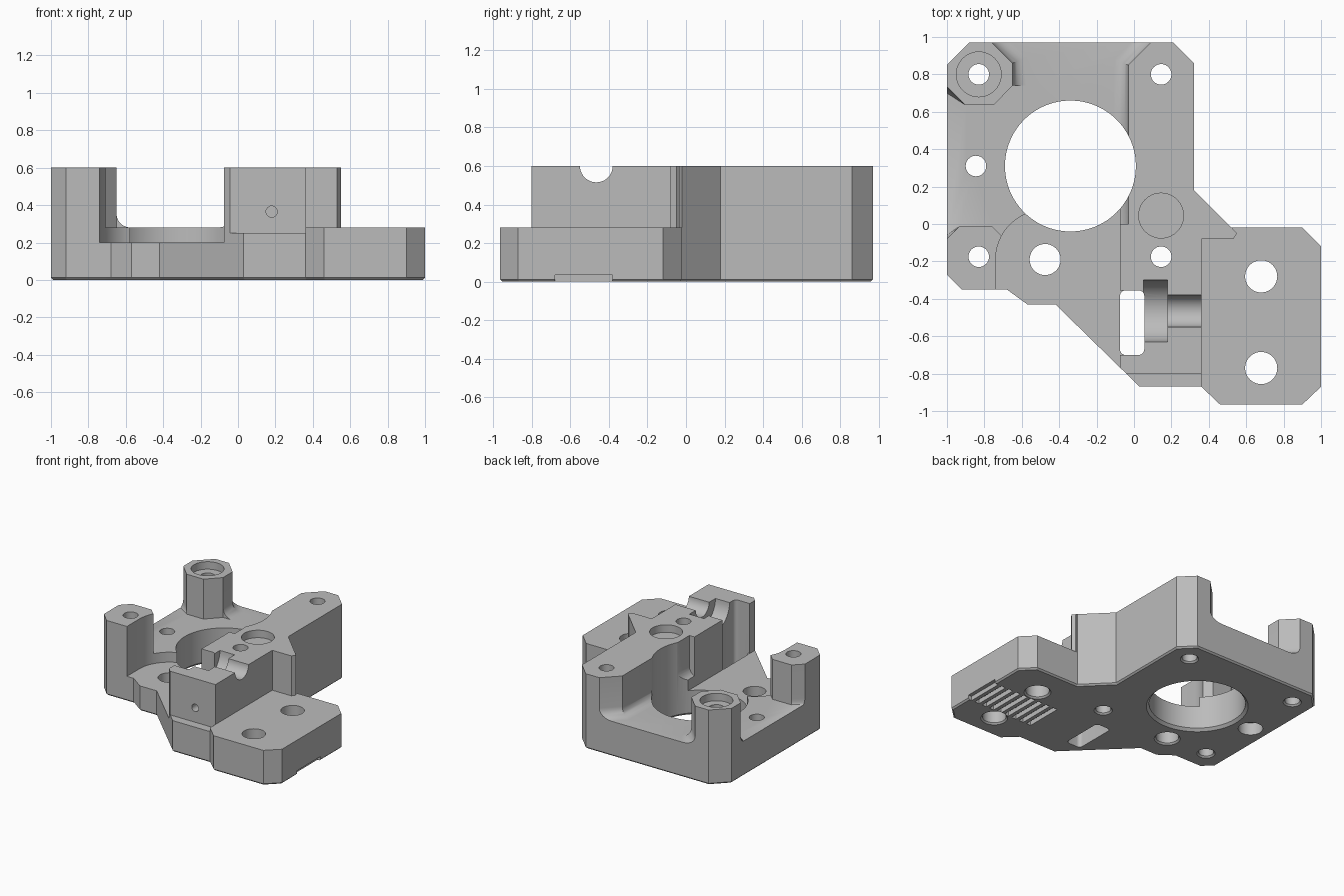
import bpy, bmesh, math
from mathutils import Matrix

cube = bpy.data.objects.get("Cube")
if cube:
    bpy.data.objects.remove(cube, do_unlink=True)

TOP, OVER = 0.6, 0.8
cutters = []


def add_object(name, bm):
    bmesh.ops.recalc_face_normals(bm, faces=bm.faces[:])
    mesh = bpy.data.meshes.new(name)
    bm.to_mesh(mesh)
    bm.free()
    obj = bpy.data.objects.new(name, mesh)
    bpy.context.scene.collection.objects.link(obj)
    return obj


def prism(name, plan, z0, z1, low_edges=(), low=0.0, segments=6, corner=0.0):
    """Extrude a plan; optionally bevel some bottom edges or all upright corners."""
    bm = bmesh.new()
    bottom = [bm.verts.new((x, y, z0)) for x, y in plan]
    face = bm.faces.new(bottom)
    ring = [bm.edges.get((v, bottom[(i + 1) % len(bottom)])) for i, v in enumerate(bottom)]
    out = bmesh.ops.extrude_face_region(bm, geom=[face], use_keep_orig=True)
    for item in out["geom"]:
        if isinstance(item, bmesh.types.BMVert):
            item.co.z = z1
    bmesh.ops.recalc_face_normals(bm, faces=bm.faces[:])
    edges, size = [ring[i] for i in low_edges], low
    if corner:
        edges = [e for e in bm.edges if abs(e.verts[0].co.z - e.verts[1].co.z) > 0.01]
        size = corner
    if edges:
        bmesh.ops.bevel(bm, geom=edges, offset=size, segments=segments,
                        profile=0.5, affect='EDGES', clamp_overlap=True)
    return add_object(name, bm)


def rect(x0, y0, x1, y1):
    return [(x0, y0), (x1, y0), (x1, y1), (x0, y1)]


def cut(name, *args, **kw):
    cutters.append(prism(name, *args, **kw))


def bore(name, centre, r, length, axis='Z', r2=None, sides=40):
    """Round cutter centred on a point, along one axis."""
    bm = bmesh.new()
    bmesh.ops.create_cone(bm, cap_ends=True, segments=sides, radius1=r,
                          radius2=r if r2 is None else r2, depth=length)
    turn = {'X': Matrix.Rotation(math.pi / 2, 4, 'Y'),
            'Y': Matrix.Rotation(math.pi / 2, 4, 'X'), 'Z': Matrix()}[axis]
    bmesh.ops.transform(bm, matrix=Matrix.Translation(centre) @ turn, verts=bm.verts[:])
    cutters.append(add_object(name, bm))


# Full-height body, thin chamfer round the underside
outline = [(-1, -.27), (-.92, -.35), (-.68, -.35), (-.57, -.43), (-.42, -.43),
           (.03, -.87), (.36, -.87), (.46, -.965), (.9, -.965), (1, -.87),
           (1, -.12), (.9, -.02), (.52, -.02), (.32, .18), (.32, .86),
           (.21, .97), (-.88, .97), (-1, .85)]
body = prism("mounting_bracket", outline, 0, TOP,
             low_edges=range(len(outline)), low=0.012, segments=1)

# Floor between the rear post and the tall ridge, with filleted foot
cut("floor_cutter", [(-.65, 0), (-.03, 0), (-.03, .85), (.17, 1.05), (-.84, 1.05), (-.65, .86)],
    .28, OVER, low_edges=(1, 2, 4, 5), low=0.075)
# Floor between the two left posts
cut("left_cutter", [(-1.1, -.18), (-.93, -.01), (-.76, -.01), (-.7, -.07), (-.5, -.07),
                    (-.5, .74), (-.65, .74), (-.75, .635), (-.9, .635), (-1.1, .835)],
    .28, OVER, low_edges=(0, 8), low=0.05)
# Lower front pocket curving round the bolt hole
arc = [(-.475 + .265 * math.cos(a), -.19 + .265 * math.sin(a))
       for a in (math.radians(110 + 7 * i) for i in range(11))]
cut("front_cutter", arc + [(-.74, -1.1), (-.075, -1.1), (-.075, .2), (-.3, .2)], .2, OVER)
# Right plate and front ledge
cut("plate_cutter", [(.36, -1.1), (1.1, -1.1), (1.1, .1), (.53, .1), (.53, -.03),
                     (.55, -.05), (.53, -.08), (.36, -.08)], .28, OVER)
cut("ledge_cutter", rect(-.2, -1.1, .36, -.8), .25, OVER)

# Through slot, open to the left in the raised block
cut("slot_cutter", rect(-.075, -.7, .055, -.355), -.1, OVER, corner=0.03)
cut("slot_mouth_cutter", rect(-.2, -.7, 0, -.355), .2, OVER)

# Lying screw channel and head pocket
bore("channel_cutter", (.25, -.465, TOP), .085, .4, 'X')
bore("head_cutter", (.115, -.465, TOP), .165, .13, 'X')
bore("pin_cutter", (.18, -.75, .365), .03, .22, 'Y', sides=24)

# Centre opening with chamfered lower rim
bore("opening_cutter", (-.34, .31, .3), .35, 1, sides=96)
bore("rim_cutter", (-.34, .31, 0), .39, .04, r2=.35, sides=96)

# Upright bolt holes
for x, y, r in [(-.83, .8, .055), (-.83, -.175, .055), (.145, .8, .055), (.145, -.175, .055),
                (-.845, .31, .055), (-.475, -.19, .083), (.68, -.28, .086), (.68, -.77, .086)]:
    bore("hole_cutter", (x, y, .3), r, 1)
    bore("hole_rim_cutter", (x, y, 0), r + .024, .024, r2=r)

# Wide shallow seats
bore("post_seat_cutter", (-.83, .8, TOP), .12, .12)
bore("ridge_seat_cutter", (.145, .045, TOP), .12, .12)
bore("underside_seat_cutter", (-.845, .31, 0), .09, .2)

# Ribbed grip under the right plate
for i in range(9):
    x = 1.01 - i * .07
    cut("grip_cutter", rect(x - .04, -.68, x, -.38), -.05, .035)

# Apply every cut, then drop the helpers
for c in cutters:
    c.hide_render = True
    mod = body.modifiers.new(c.name, 'BOOLEAN')
    mod.operation, mod.solver, mod.object = 'DIFFERENCE', 'EXACT', c
bpy.context.view_layer.update()
graph = bpy.context.evaluated_depsgraph_get()
mesh = bpy.data.meshes.new_from_object(body.evaluated_get(graph))
body.modifiers.clear()
body.data = mesh
for c in cutters:
    bpy.data.objects.remove(c, do_unlink=True)

# One plain grey
grey = bpy.data.materials.new("plain_grey")
grey.use_nodes = True
colour = (.5, .5, .5, 1)
grey.diffuse_color = colour
grey.node_tree.nodes["Principled BSDF"].inputs["Base Color"].default_value = colour
body.data.materials.clear()
body.data.materials.append(grey)

bpy.ops.object.select_all(action='DESELECT')
body.select_set(True)
bpy.context.view_layer.objects.active = body
bpy.ops.object.shade_smooth_by_angle(angle=math.radians(30))
